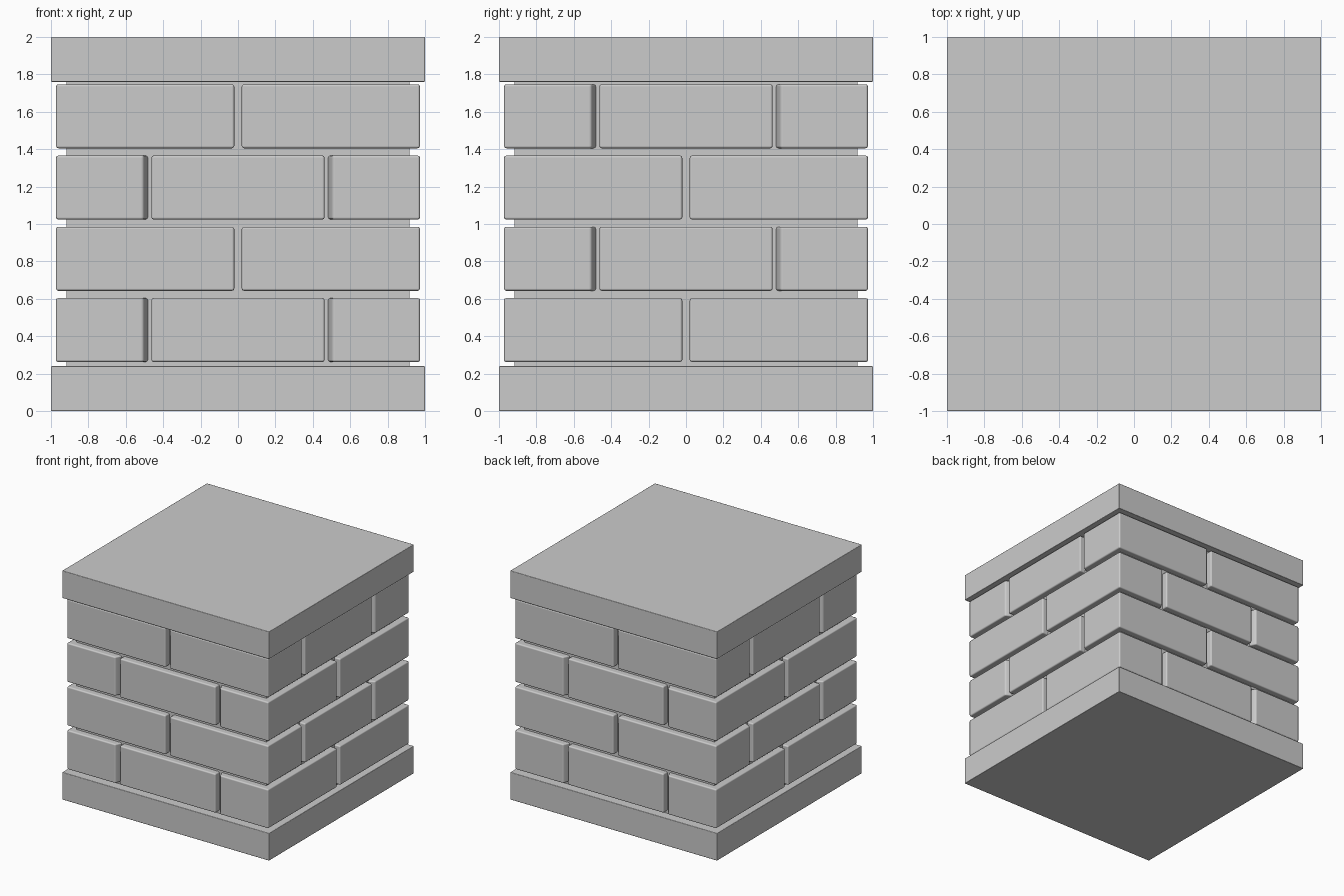
import bpy, bmesh
from math import pi, radians
from mathutils import Matrix

if "Cube" in bpy.data.objects:
    bpy.data.objects.remove(bpy.data.objects["Cube"])


def prism(name, outline, z0, z1, turn=0.0, bevel=0.0):
    """Extrude a flat outline from z0 to z1, turned about z, with softened edges."""
    bm = bmesh.new()
    face = bm.faces.new([bm.verts.new((x, y, z0)) for x, y in outline])
    top = bmesh.ops.extrude_face_region(bm, geom=[face])["geom"]
    bmesh.ops.translate(bm, vec=(0, 0, z1 - z0),
                        verts=[v for v in top if isinstance(v, bmesh.types.BMVert)])
    bmesh.ops.rotate(bm, verts=bm.verts, cent=(0, 0, 0), matrix=Matrix.Rotation(turn, 3, 'Z'))
    bmesh.ops.recalc_face_normals(bm, faces=bm.faces)
    mesh = bpy.data.meshes.new(name)
    bm.to_mesh(mesh)
    bm.free()
    obj = bpy.data.objects.new(name, mesh)
    bpy.context.collection.objects.link(obj)
    if bevel:
        mesh.shade_smooth()
        mod = obj.modifiers.new("soft_edges", 'BEVEL')
        mod.width = bevel
        mod.segments = 2
        mod.limit_method = 'ANGLE'
        mod.angle_limit = radians(40)
        mod.harden_normals = True
    return obj


def rect(x0, x1, y0, y1):
    return [(x0, y0), (x1, y0), (x1, y1), (x0, y1)]


# Slabs and recessed mortar core
prism("base_slab", rect(-1, 1, -1, 1), 0, 0.24, bevel=0.006)
prism("cap_slab", rect(-1, 1, -1, 1), 1.76, 2.0, bevel=0.006)
prism("mortar_core", rect(-0.918, 0.918, -0.918, 0.918), 0.23, 1.77)

# Brick courses: each one is turned a quarter from the one below
OUT = 0.973
corner = [(OUT, 0.02), (OUT, OUT), (0.507, OUT), (0.481, 0.916), (0.481, 0.02)]
middle = rect(-0.463, 0.463, 0.5, OUT)

for row in range(4):
    z0 = 0.262 + 0.381 * row
    z1 = z0 + 0.342
    turn = pi / 2 * (row % 2)
    # Four corner bricks with a splayed inner end
    for sx in (-1, 1):
        for sy in (-1, 1):
            prism("corner_brick", [(x * sx, y * sy) for x, y in corner], z0, z1, turn, 0.012)
    # Two bricks between the corners
    for side in (0, pi):
        prism("middle_brick", middle, z0, z1, turn + side, 0.012)
